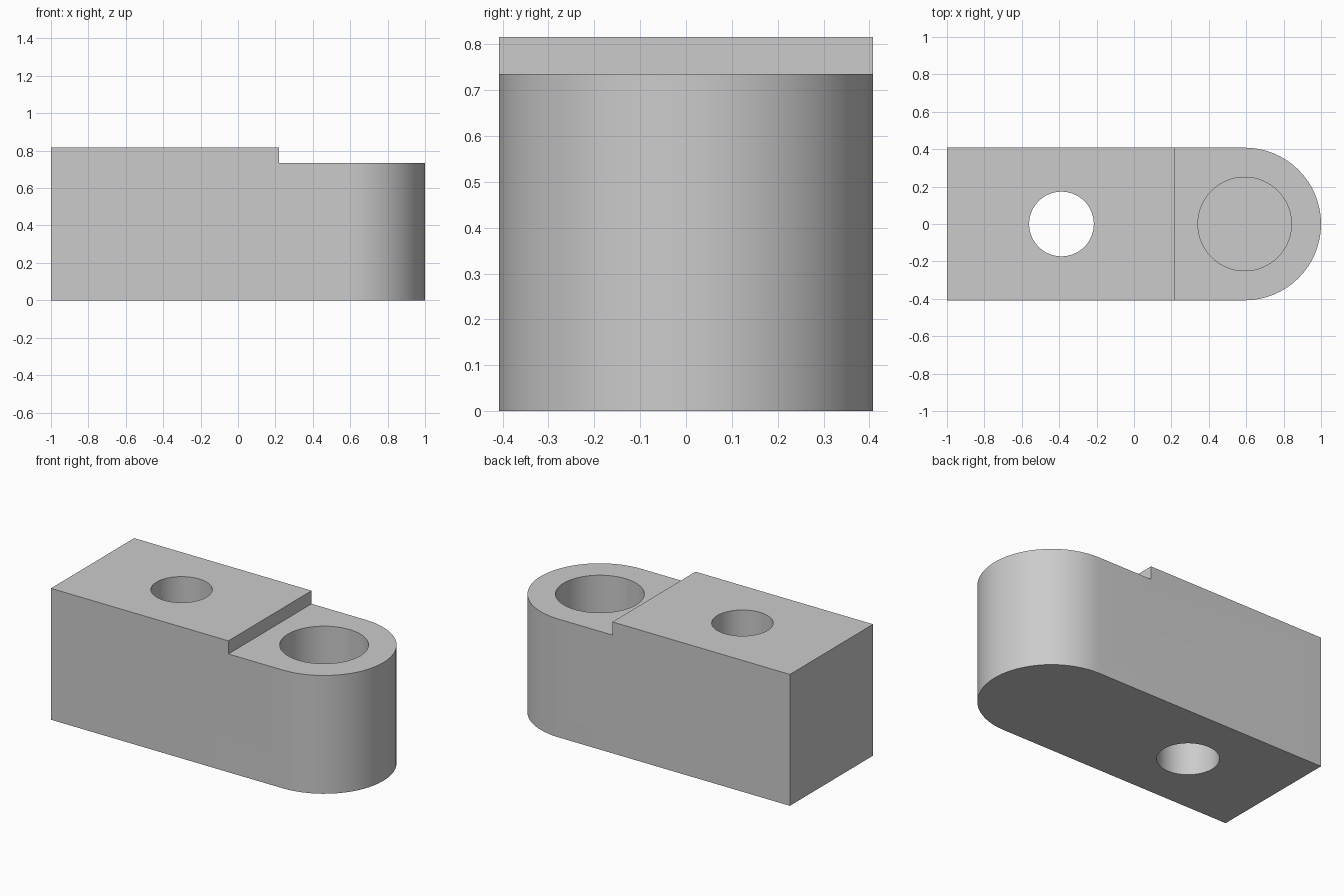
import bpy
import bmesh
from math import sin, cos, pi

old = bpy.data.objects.get("Cube")
if old:
    bpy.data.objects.remove(old, do_unlink=True)

# Main dimensions
UNIT = 2 / 49
HALF_WIDTH = 10 * UNIT
BLOCK_TOP = 20 * UNIT
STEP_TOP = 18 * UNIT
STEP_X = 0.22
ROUND_X = 1 - HALF_WIDTH
BOLT_X = -1 + 15 * UNIT
SEGMENTS = 64

grey = bpy.data.materials.new("plain grey")
grey.use_nodes = True
colour = (0.6, 0.6, 0.6, 1)
grey.diffuse_color = colour
grey.node_tree.nodes["Principled BSDF"].inputs["Base Color"].default_value = colour


def prism(name, outline, bottom, top):
    """Extrude a plan outline between two heights."""
    bm = bmesh.new()
    face = bm.faces.new([bm.verts.new((x, y, bottom)) for x, y in outline])
    result = bmesh.ops.extrude_face_region(bm, geom=[face])
    for v in result["geom"]:
        if isinstance(v, bmesh.types.BMVert):
            v.co.z = top
    bmesh.ops.recalc_face_normals(bm, faces=bm.faces)
    mesh = bpy.data.meshes.new(name)
    bm.to_mesh(mesh)
    bm.free()
    mesh.materials.append(grey)
    obj = bpy.data.objects.new(name, mesh)
    bpy.context.collection.objects.link(obj)
    return obj


def circle(x, radius):
    angles = [2 * pi * i / SEGMENTS for i in range(SEGMENTS)]
    return [(x + radius * cos(a), radius * sin(a)) for a in angles]


def cut(body, cutter):
    """Subtract a cutter from the body and discard it."""
    cutter.hide_render = True
    mod = body.modifiers.new("cut", "BOOLEAN")
    mod.operation = "DIFFERENCE"
    mod.solver = "EXACT"
    mod.object = cutter
    bpy.context.view_layer.objects.active = body
    bpy.ops.object.modifier_apply(modifier=mod.name)
    bpy.data.objects.remove(cutter, do_unlink=True)


# Block with square left end and half-round right end
half = SEGMENTS // 2
arc = [-pi / 2 + pi * i / half for i in range(half + 1)]
plan = [(-1, HALF_WIDTH), (-1, -HALF_WIDTH)]
plan += [(ROUND_X + HALF_WIDTH * cos(a), HALF_WIDTH * sin(a)) for a in arc]
body = prism("stepped_block", plan, 0, BLOCK_TOP)

# Lowered step over the rounded end
step = [(STEP_X, -1), (2, -1), (2, 1), (STEP_X, 1)]
cut(body, prism("step_cutter", step, STEP_TOP, 1))

# Through hole, then blind pocket
cut(body, prism("hole_cutter", circle(BOLT_X, 0.173), -1, 2))
cut(body, prism("pocket_cutter", circle(ROUND_X, 0.25), STEP_TOP - 0.55, 1))

# Smooth curved walls, keep sharp rims
bpy.ops.object.select_all(action="DESELECT")
body.select_set(True)
bpy.context.view_layer.objects.active = body
bpy.ops.object.shade_smooth_by_angle(angle=pi / 6)
